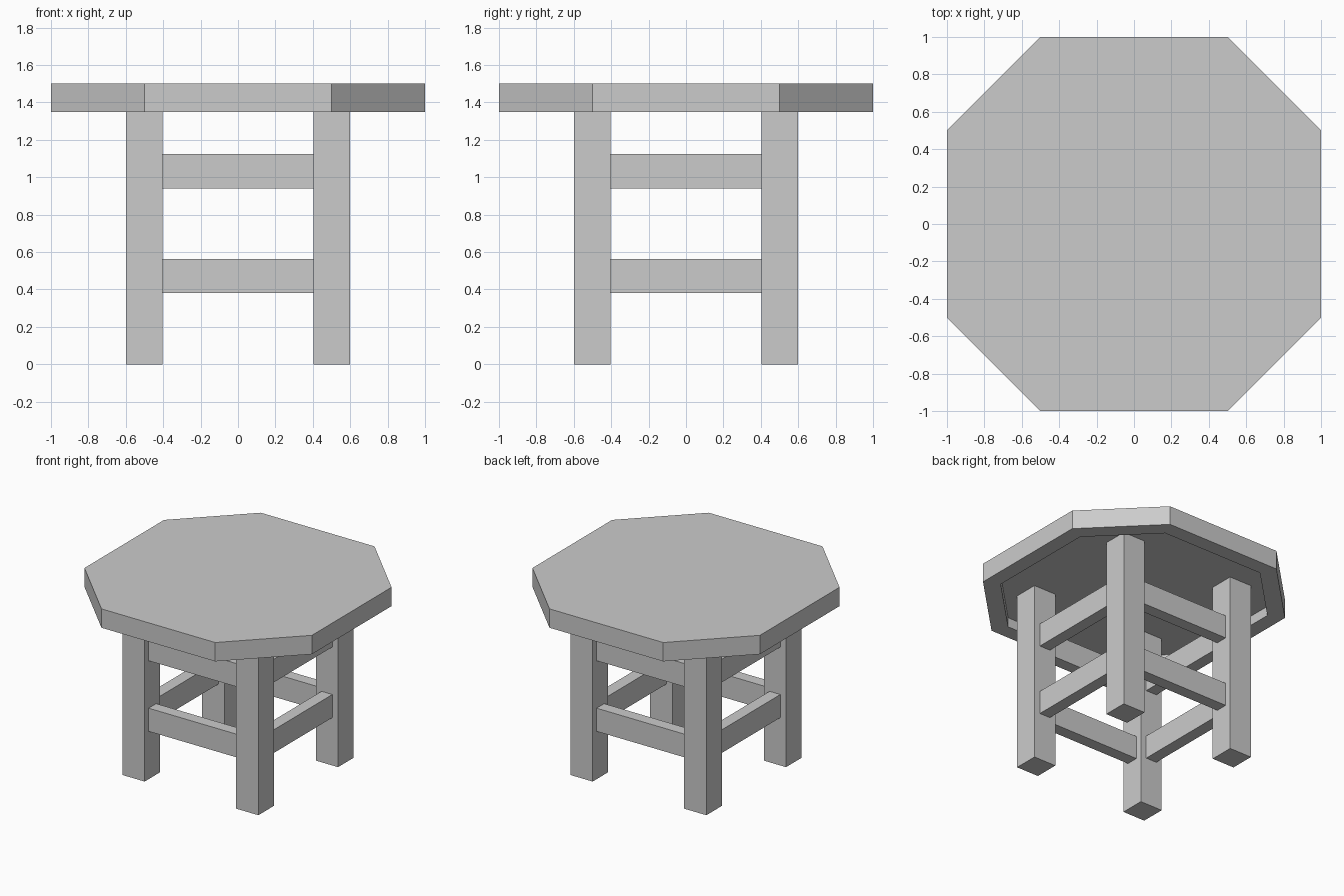
import bpy
import bmesh

cube = bpy.data.objects.get("Cube")
if cube:
    bpy.data.objects.remove(cube, do_unlink=True)

grey = bpy.data.materials.new("plain grey")
grey.use_nodes = True
grey.diffuse_color = (0.6, 0.6, 0.6, 1)
grey.node_tree.nodes["Principled BSDF"].inputs["Base Color"].default_value = (0.6, 0.6, 0.6, 1)

TOP, UNDERSIDE, RECESS = 1.5, 1.35, 1.425
LEG_POS, LEG_WIDTH = 0.5, 0.195
RAIL_DEPTH, RAIL_HEIGHT = 0.095, 0.184


def add_object(name, bm):
    bmesh.ops.recalc_face_normals(bm, faces=bm.faces)
    mesh = bpy.data.meshes.new(name)
    bm.to_mesh(mesh)
    bm.free()
    mesh.materials.append(grey)
    obj = bpy.data.objects.new(name, mesh)
    bpy.context.collection.objects.link(obj)
    return obj


def box(name, center, size):
    bm = bmesh.new()
    bmesh.ops.create_cube(bm, size=1)
    bmesh.ops.scale(bm, vec=size, verts=bm.verts)
    obj = add_object(name, bm)
    obj.location = center
    return obj


def octagon(bm, apothem, half_side, z):
    a, h = apothem, half_side
    corners = [(h, a), (a, h), (a, -h), (h, -a), (-h, -a), (-a, -h), (-a, h), (-h, a)]
    return [bm.verts.new((x, y, z)) for x, y in corners]


# Eight-sided top with a shallow recess underneath
bm = bmesh.new()
rings = [octagon(bm, 1, 0.5, TOP), octagon(bm, 1, 0.5, UNDERSIDE),
         octagon(bm, 0.88, 0.445, UNDERSIDE), octagon(bm, 0.88, 0.445, RECESS)]
bm.faces.new(rings[0])
bm.faces.new(rings[-1])
for upper, lower in zip(rings, rings[1:]):
    for i in range(8):
        j = (i + 1) % 8
        bm.faces.new((upper[i], upper[j], lower[j], lower[i]))
add_object("table_top", bm)

# Four square legs reaching up into the recess
for x, side in ((1, "left"), (-1, "right")):
    for y, end in ((-1, "front"), (1, "back")):
        box(f"{end}_{side}_leg", (x * LEG_POS, y * LEG_POS, RECESS / 2),
            (LEG_WIDTH, LEG_WIDTH, RECESS))

# Two levels of rails between the legs
span = 2 * LEG_POS - LEG_WIDTH
for level, z in (("lower", 0.472), ("upper", 1.033)):
    for s, end, side in ((-1, "front", "right"), (1, "back", "left")):
        box(f"{level}_{end}_rail", (0, s * LEG_POS, z), (span, RAIL_DEPTH, RAIL_HEIGHT))
        box(f"{level}_{side}_rail", (s * LEG_POS, 0, z), (RAIL_DEPTH, span, RAIL_HEIGHT))
